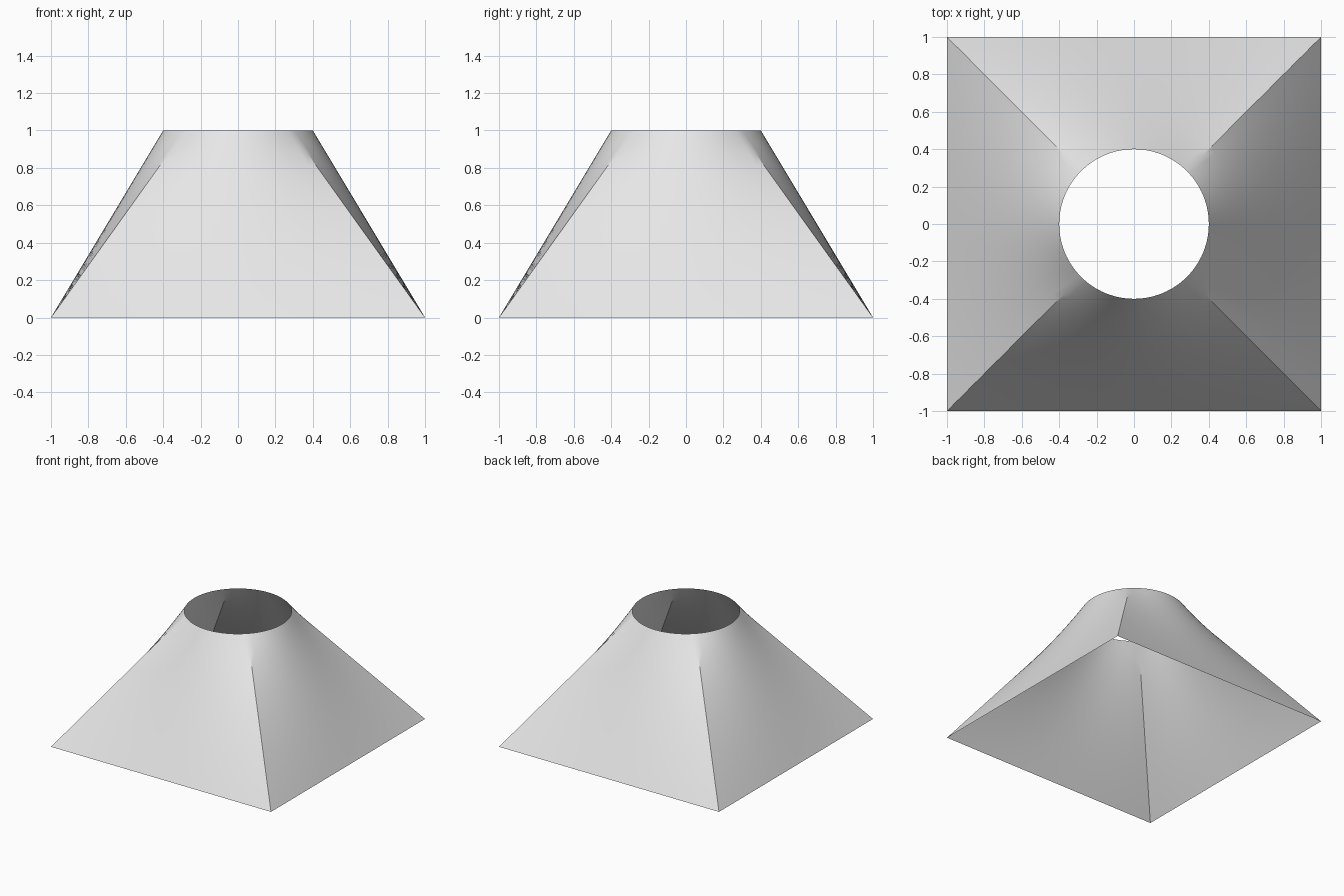
import bpy
import bmesh
from math import cos, sin, pi, radians
from mathutils import Vector

SEGMENTS = 96    # divisible by 8, so corners land on vertices
RINGS = 16
HALF_BASE = 1.0
TOP_RADIUS = 0.4
HEIGHT = 1.0

cube = bpy.data.objects.get("Cube")
if cube:
    bpy.data.objects.remove(cube, do_unlink=True)

# Plain light grey sheet
grey = bpy.data.materials.new("light_grey")
grey.use_nodes = True
colour = (0.8, 0.8, 0.8, 1)
grey.diffuse_color = colour
grey.node_tree.nodes["Principled BSDF"].inputs["Base Color"].default_value = colour


def loft_point(i, t):
    """Point on the straight line from the square base to the round rim."""
    a = 2 * pi * i / SEGMENTS
    c, s = cos(a), sin(a)
    reach = HALF_BASE / max(abs(c), abs(s))
    base = Vector((c * reach, s * reach, 0))
    rim = Vector((c * TOP_RADIUS, s * TOP_RADIUS, HEIGHT))
    return base.lerp(rim, t)


# Open shell, square at the bottom and round at the top
bm = bmesh.new()
rings = [[bm.verts.new(loft_point(i, r / RINGS)) for i in range(SEGMENTS)]
         for r in range(RINGS + 1)]
for low, high in zip(rings, rings[1:]):
    for i in range(SEGMENTS):
        j = (i + 1) % SEGMENTS
        bm.faces.new((low[i], low[j], high[j], high[i]))

mesh = bpy.data.meshes.new("square_to_round_shell")
bm.to_mesh(mesh)
bm.free()
mesh.materials.append(grey)
shell = bpy.data.objects.new("square_to_round_shell", mesh)
bpy.context.collection.objects.link(shell)

# Smooth surface with the lower corner creases kept sharp
bpy.ops.object.select_all(action="DESELECT")
shell.select_set(True)
bpy.context.view_layer.objects.active = shell
bpy.ops.object.shade_smooth_by_angle(angle=radians(30))
